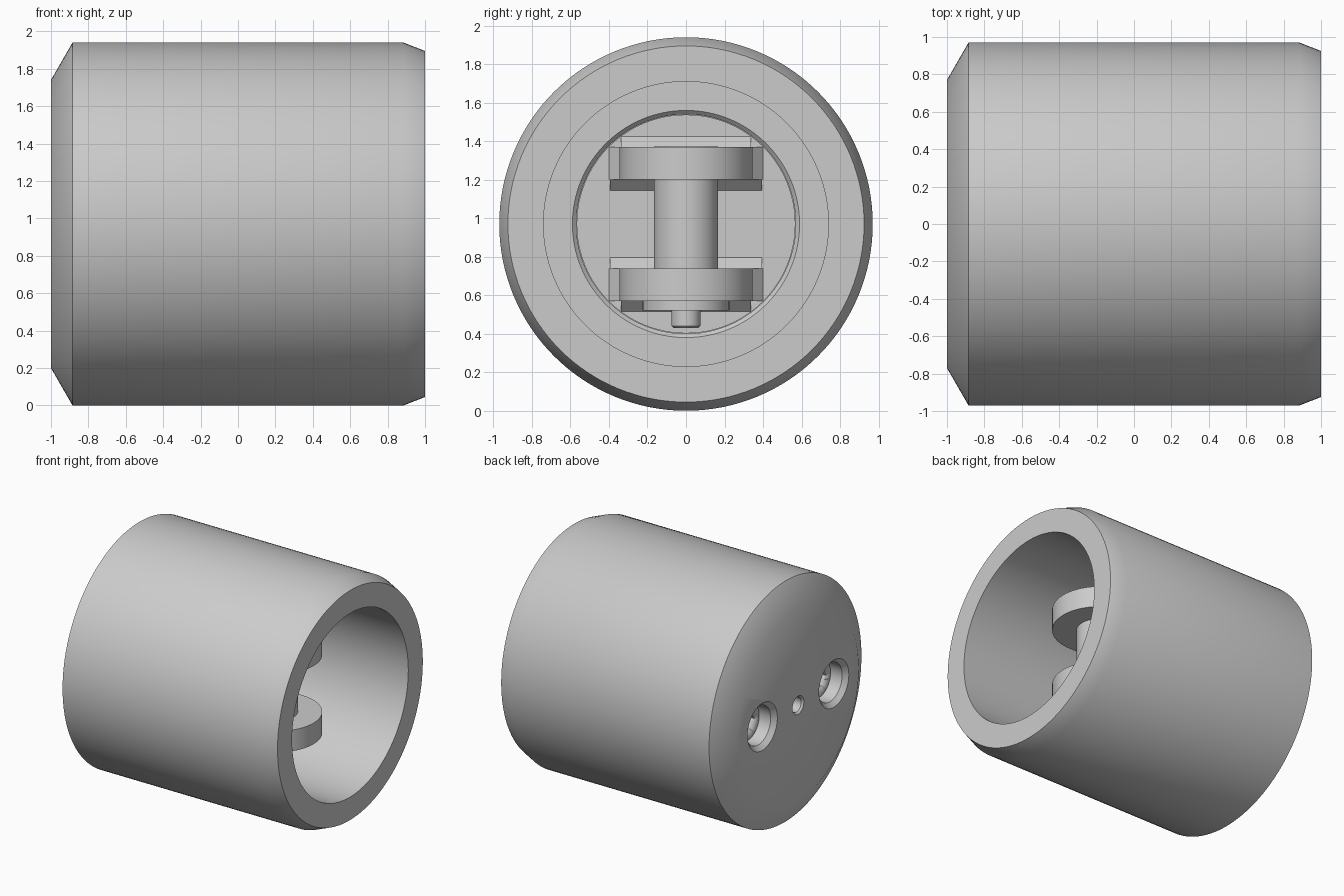
import bpy, bmesh, math
from mathutils import Vector

if "Cube" in bpy.data.objects:
    bpy.data.objects.remove(bpy.data.objects["Cube"])

CZ = 0.97          # height of the housing axis
FLOOR = -0.12      # x of the insert face
PIN_X = 0.33       # x of the cross pin


def finish(bm, name, angle=30):
    bmesh.ops.remove_doubles(bm, verts=bm.verts, dist=1e-5)
    bmesh.ops.recalc_face_normals(bm, faces=bm.faces)
    me = bpy.data.meshes.new(name)
    bm.to_mesh(me)
    bm.free()
    ob = bpy.data.objects.new(name, me)
    bpy.context.collection.objects.link(ob)
    bpy.ops.object.select_all(action='DESELECT')
    ob.select_set(True)
    bpy.context.view_layer.objects.active = ob
    bpy.ops.object.shade_smooth_by_angle(angle=math.radians(angle))
    return ob


def lathe(name, profile, origin, axis='X', steps=96):
    """Spin (distance along axis, radius) points around the axis."""
    bm = bmesh.new()
    place = (lambda a, r: Vector((a, r, 0))) if axis == 'X' else (lambda a, r: Vector((r, 0, a)))
    vs = [bm.verts.new(place(a, r)) for a, r in profile]
    es = [bm.edges.new(p) for p in zip(vs, vs[1:])]
    direction = (1, 0, 0) if axis == 'X' else (0, 0, 1)
    bmesh.ops.spin(bm, geom=vs + es, cent=(0, 0, 0), axis=direction,
                   angle=math.tau, steps=steps, use_merge=True)
    bmesh.ops.translate(bm, verts=bm.verts, vec=origin)
    return finish(bm, name)


def prism(name, pts, place, lo, hi):
    """Extrude a flat outline from lo to hi."""
    bm = bmesh.new()
    a, b = [[bm.verts.new(place(u, v, w)) for u, v in pts] for w in (lo, hi)]
    bm.faces.new(a)
    bm.faces.new(b)
    for i in range(len(pts)):
        j = (i + 1) % len(pts)
        bm.faces.new((a[i], a[j], b[j], b[i]))
    return finish(bm, name)


def cut(ob, cutter):
    m = ob.modifiers.new("cut", 'BOOLEAN')
    m.operation, m.solver, m.object = 'DIFFERENCE', 'EXACT', cutter
    bpy.context.view_layer.objects.active = ob
    bpy.ops.object.modifier_apply(modifier=m.name)
    bpy.data.objects.remove(cutter)


# Housing: chamfered cylinder with stepped bore
housing = lathe("housing", [(-1, 0), (-1, .77), (-.885, .97), (.885, .97), (1, .925),
                            (1, .74), (-.1, .74), (-.1, .59), (-.12, .57),
                            (-.4, .57), (-.4, 0)], (0, 0, CZ), steps=128)

# Rear counterbores and the small centre hole
for y in (-.455, .455):
    cut(housing, lathe("bore_cutter", [(-1.02, 0), (-1.02, .21), (-.965, .155), (-.8, .155),
                                       (-.8, 0)], (0, y, CZ), steps=48))
cut(housing, lathe("centre_cutter", [(-1.02, 0), (-1.02, .09), (-.985, .06), (-.6, .06),
                                     (-.6, 0)], (0, 0, CZ), steps=32))
bpy.context.view_layer.objects.active = housing
housing.select_set(True)
bpy.ops.object.shade_smooth_by_angle(angle=math.radians(30))

# Insert plate at the bottom of the bore
lathe("insert_plate", [(-.39, 0), (-.39, .568), (FLOOR, .568), (FLOOR, 0)], (0, 0, CZ))

# Socket screws holding the insert from behind
for i, y in enumerate((-.455, .455)):
    screw = lathe(f"screw_{i + 1}", [(-.87, 0), (-.87, .145), (-.79, .145), (-.79, .06),
                                     (FLOOR + .002, .06), (FLOOR + .002, 0)], (0, y, CZ), steps=48)
    cut(screw, lathe("socket_cutter", [(-.9, 0), (-.9, .085), (-.82, .085), (-.82, 0)],
                     (0, y, CZ), steps=6))

# Two round-nosed lugs with chamfered roots
R, F = .345, .055
arc = [(PIN_X + R * math.cos(t), R * math.sin(t))
       for t in (math.radians(-90 + 180 * k / 40) for k in range(41))]
outline = [(FLOOR, -R - F), (FLOOR + F, -R)] + arc + [(FLOOR + F, R), (FLOOR, R + F)]
for s, label in ((1, "upper"), (-1, "lower")):
    prism(f"{label}_lug", outline, lambda u, v, w: (u, v, CZ + s * w), .23, .40)
    for part, z, d, half in (("inner", .23, -F, .395), ("outer", .40, F, .338)):
        prism(f"{label}_lug_{part}_root", [(FLOOR, z), (FLOOR + F, z), (FLOOR, z + d)],
              lambda u, v, w: (u, w, CZ + s * v), -half, half)

# Cross pin with collar and tip
lathe("cross_pin", [(-.54, 0), (-.54, .065), (-.53, .075), (-.45, .075), (-.45, .225),
                    (-.39, .225), (-.39, .167), (.402, .167), (.402, 0)],
      (PIN_X, 0, CZ), axis='Z', steps=64)
